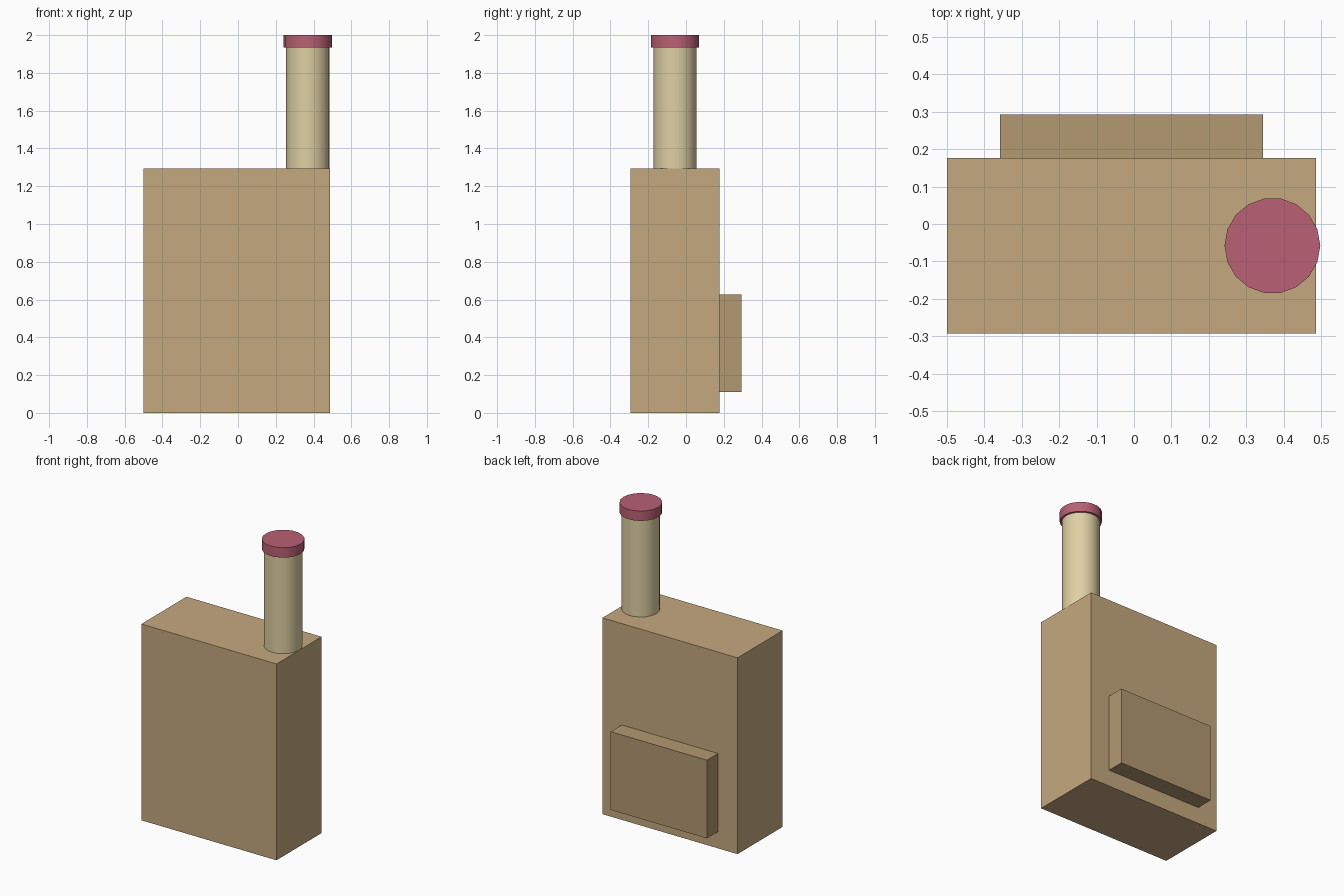
import bpy
import math

if "Cube" in bpy.data.objects:
    bpy.data.objects.remove(bpy.data.objects["Cube"])


def material(name, rgb):
    # sRGB 0-255 to linear
    m = bpy.data.materials.new(name)
    m.diffuse_color = [(c / 255) ** 2.2 for c in rgb] + [1]
    m.use_nodes = True
    m.node_tree.nodes["Principled BSDF"].inputs["Base Color"].default_value = m.diffuse_color
    return m


def box(name, lo, hi, mat):
    bpy.ops.mesh.primitive_cube_add(size=1)
    ob = bpy.context.object
    ob.name = name
    for v in ob.data.vertices:
        v.co = [h if c > 0 else l for c, l, h in zip(v.co, lo, hi)]
    ob.data.materials.append(mat)
    return ob


def tube(name, radius, z0, z1, mat, x=0.37, y=-0.058):
    bpy.ops.mesh.primitive_cylinder_add(
        vertices=18, radius=radius, depth=z1 - z0,
        location=(x, y, (z0 + z1) / 2), rotation=(0, 0, math.pi / 2))
    ob = bpy.context.object
    ob.name = name
    ob.data.materials.append(mat)
    bpy.ops.object.shade_smooth_by_angle(angle=math.radians(35))
    return ob


tan = material("tan", (196, 167, 126))
dark_tan = material("dark_tan", (177, 151, 112))
cream = material("cream", (222, 207, 162))
rose = material("rose", (184, 97, 116))

# Main block and the panel on its back
box("body", (-0.5, -0.293, 0), (0.486, 0.177, 1.295), tan)
box("back_panel", (-0.358, 0.177, 0.11), (0.345, 0.293, 0.626), dark_tan)

# Neck rising from the top right, with its cap
tube("neck", 0.115, 1.295, 1.935, cream)
tube("cap", 0.128, 1.935, 2.0, rose)
